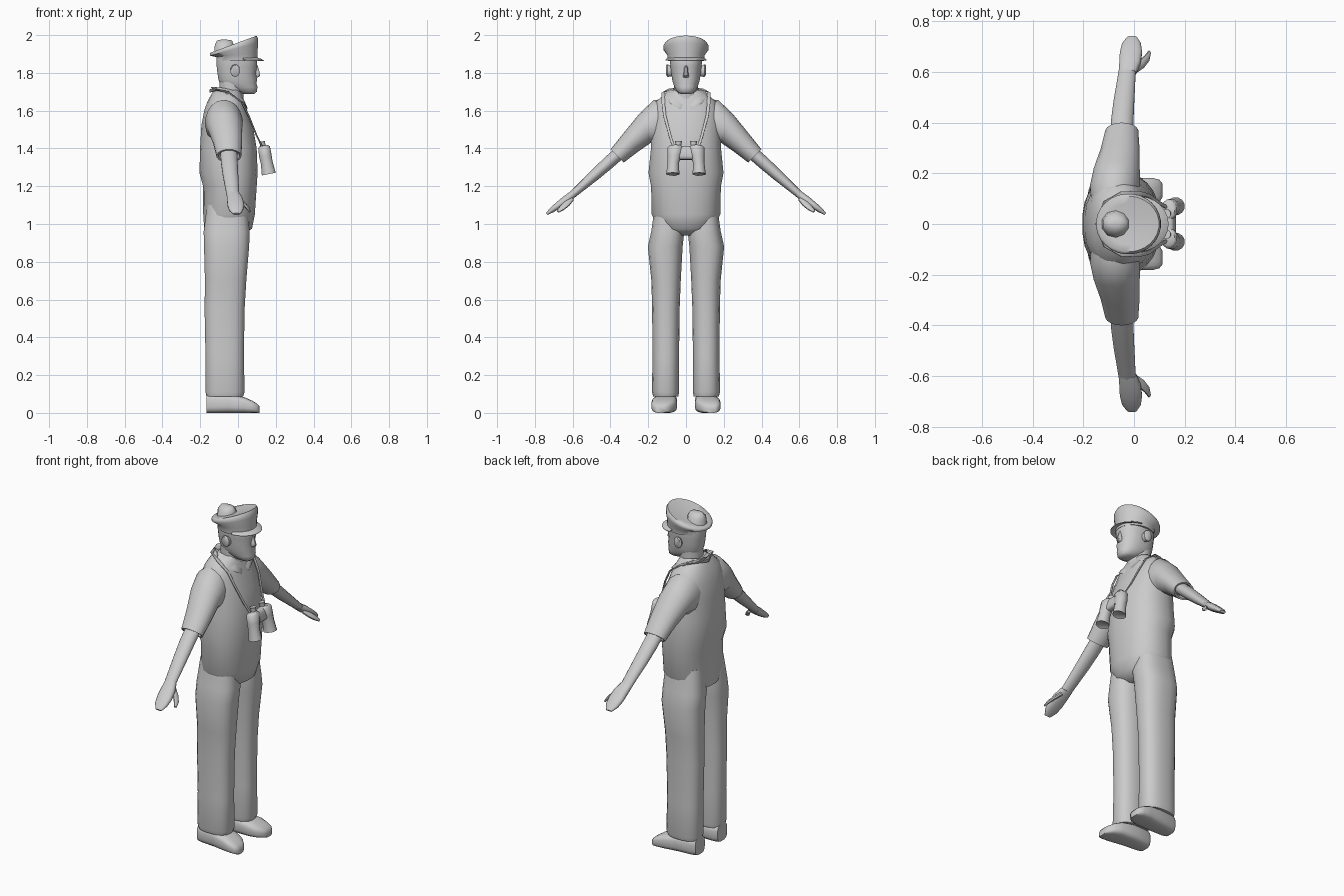
import bpy, bmesh, math
from mathutils import Vector as V

GREY = bpy.data.materials.new("plain_grey")
GREY.diffuse_color = (0.6, 0.6, 0.6, 1)


def spow(v, p):
    return math.copysign(abs(v) ** (2 / p), v)


def loft(name, rings, n=16, p=2.0, side=1, angle=50):
    """Skin rings of (centre, half axis a, half axis b); side=-1 mirrors in y."""
    bm = bmesh.new()
    loops = []
    for c, a, b in rings:
        loop = []
        for i in range(n):
            t = 2 * math.pi * (i + 0.5) / n
            q = V(c) + V(a) * spow(math.cos(t), p) + V(b) * spow(math.sin(t), p)
            loop.append(bm.verts.new((q.x, q.y * side, q.z)))
        loops.append(loop)
    for l0, l1 in zip(loops, loops[1:]):
        for i in range(n):
            j = (i + 1) % n
            bm.faces.new((l0[i], l0[j], l1[j], l1[i]))
    bm.faces.new(loops[0])
    bm.faces.new(loops[-1])
    bmesh.ops.recalc_face_normals(bm, faces=bm.faces)
    me = bpy.data.meshes.new(name)
    bm.to_mesh(me)
    bm.free()
    me.materials.append(GREY)
    for f in me.polygons:
        f.use_smooth = True
    me.set_sharp_from_angle(angle=math.radians(angle))
    ob = bpy.data.objects.new(name, me)
    bpy.context.collection.objects.link(ob)
    return ob


def slices(rows):
    """Horizontal rings from (z, x back, x front, y inner, y outer)."""
    return [(((xb + xf) / 2, (y0 + y1) / 2, z), ((xf - xb) / 2, 0, 0), (0, (y1 - y0) / 2, 0))
            for z, xb, xf, y0, y1 in rows]


def centred(rows):
    return slices([(z, xb, xf, -w, w) for z, xb, xf, w in rows])


# shirt and hips
loft("torso", centred([
    (0.94, -0.12, 0.02, 0.06), (0.975, -0.18, 0.075, 0.14), (1.05, -0.185, 0.09, 0.183),
    (1.2, -0.186, 0.10, 0.186), (1.27, -0.205, 0.105, 0.20), (1.4, -0.202, 0.10, 0.187),
    (1.52, -0.195, 0.08, 0.185), (1.6, -0.18, 0.05, 0.18), (1.65, -0.162, 0.035, 0.158),
    (1.69, -0.14, 0.02, 0.11), (1.71, -0.125, 0.01, 0.08)]), n=24, p=2.3)

# neck and head
loft("neck", centred([(1.6, -0.1, 0.03, 0.066), (1.68, -0.1, 0.03, 0.065),
                      (1.76, -0.1, 0.03, 0.066)]))
loft("head", centred([
    (1.688, 0.03, 0.085, 0.028), (1.70, -0.01, 0.10, 0.048), (1.725, -0.075, 0.104, 0.062),
    (1.745, -0.098, 0.099, 0.069), (1.765, -0.105, 0.102, 0.074), (1.80, -0.11, 0.095, 0.079),
    (1.835, -0.114, 0.103, 0.083), (1.87, -0.115, 0.10, 0.088), (1.90, -0.11, 0.09, 0.085)]),
    n=20, p=2.3)
loft("nose", centred([(1.775, 0.08, 0.105, 0.014), (1.785, 0.08, 0.119, 0.017),
                      (1.80, 0.08, 0.117, 0.013), (1.84, 0.08, 0.105, 0.009)]), n=8)

# peaked cap, its crown tilted up at the front
loft("cap", [((cx, 0, z), (ax, 0, az), (0, w, 0)) for cx, z, ax, az, w in [
    (-0.005, 1.862, 0.108, 0, 0.097), (-0.006, 1.896, 0.11, 0.012, 0.10),
    (-0.021, 1.925, 0.128, 0.034, 0.12), (-0.022, 1.942, 0.128, 0.042, 0.12),
    (-0.023, 1.952, 0.122, 0.045, 0.11), (-0.023, 1.948, 0.09, 0.033, 0.08),
    (-0.023, 1.942, 0.02, 0.008, 0.02)]], n=28)
loft("crown_lump", centred([(1.9, -0.13, -0.01, 0.06), (1.95, -0.125, -0.02, 0.048),
                            (1.972, -0.112, -0.03, 0.025), (1.976, -0.09, -0.06, 0.008)]), n=10)
visor = []
for i in range(13):
    t = math.radians(-72 + 12 * i)
    r = V((math.cos(t), math.sin(t) * 0.92, 0))
    reach = 0.008 + 0.014 * math.cos(t)
    visor.append((V((-0.006, 0, 1.873)) + r * (0.10 + reach),
                  r * reach - V((0, 0, reach * 0.4)), (0, 0, 0.004)))
loft("visor", visor, n=8)

PERP = V((0, 0.669, 0.743))  # across the sloping arm

for s, tag in ((1, "left"), (-1, "right")):
    # ear
    loft(tag + "_ear", [((-0.01, 0.075, 1.808), (0.02, 0, 0), (0, 0, 0.026)),
                        ((-0.015, 0.098, 1.812), (0.026, 0, 0), (0, 0, 0.034)),
                        ((-0.017, 0.105, 1.815), (0.018, 0, 0), (0, 0, 0.026))], n=10, side=s)

    # trouser leg
    loft(tag + "_trouser_leg", slices([
        (1.1, -0.165, 0.05, 0.02, 0.165), (0.96, -0.183, 0.063, 0.008, 0.185),
        (0.88, -0.181, 0.06, 0.017, 0.203), (0.7, -0.176, 0.045, 0.027, 0.184),
        (0.55, -0.178, 0.036, 0.033, 0.18), (0.3, -0.173, 0.032, 0.036, 0.178),
        (0.11, -0.173, 0.036, 0.036, 0.181), (0.088, -0.168, 0.028, 0.04, 0.175),
        (0.088, -0.15, 0.0, 0.055, 0.16)]), n=20, p=2.5, side=s)

    # shoe, toe turned slightly outward
    loft(tag + "_shoe", [((x, y, h / 2), (0, w, 0), (0, 0, h / 2)) for x, y, w, h in [
        (-0.166, 0.105, 0.045, 0.10), (-0.14, 0.105, 0.056, 0.10), (-0.05, 0.108, 0.062, 0.10),
        (0.03, 0.115, 0.068, 0.085), (0.075, 0.122, 0.06, 0.065), (0.1, 0.13, 0.045, 0.05),
        (0.113, 0.133, 0.026, 0.035)]], n=16, p=3.5, side=s)

    # short sleeve with a hollow cuff
    loft(tag + "_sleeve", [((x, y, z), (ax, 0, 0), (0, by, bz)) for x, y, z, ax, by, bz in [
        (-0.08, 0.09, 1.54, 0.09, 0.01, 0.12), (-0.075, 0.15, 1.535, 0.10, 0.02, 0.122),
        (-0.068, 0.215, 1.508, 0.092, 0.032, 0.076), (-0.055, 0.29, 1.435, 0.078, 0.035, 0.053),
        (-0.048, 0.365, 1.36, 0.066, 0.035, 0.035), (-0.047, 0.364, 1.361, 0.056, 0.029, 0.029),
        (-0.047, 0.345, 1.38, 0.05, 0.025, 0.025)]], n=18, side=s)

    # bare forearm
    loft(tag + "_forearm", [((x, y, z), (ax, 0, 0), PERP * h) for x, y, z, ax, h in [
        (-0.05, 0.33, 1.395, 0.046, 0.034), (-0.046, 0.41, 1.325, 0.045, 0.034),
        (-0.04, 0.48, 1.262, 0.042, 0.03), (-0.026, 0.61, 1.148, 0.034, 0.019)]], n=14, side=s)

    # hand and thumb
    loft(tag + "_hand", [((x, y, z), (ax, 0, 0), PERP * h) for x, y, z, ax, h in [
        (-0.026, 0.595, 1.16, 0.035, 0.02), (-0.016, 0.635, 1.13, 0.043, 0.022),
        (-0.012, 0.675, 1.10, 0.045, 0.019), (-0.01, 0.71, 1.074, 0.038, 0.015),
        (-0.008, 0.737, 1.053, 0.019, 0.007)]], n=12, p=2.5, side=s)
    loft(tag + "_thumb", [((x, y, z), (h * 0.7, -h * 0.7, 0), PERP * h) for x, y, z, h in [
        (0.0, 0.61, 1.135, 0.016), (0.03, 0.63, 1.108, 0.015),
        (0.052, 0.655, 1.085, 0.013), (0.062, 0.678, 1.066, 0.007)]], n=8, side=s)

    # collar flap running from the nape to the open neck
    loft(tag + "_collar", [(c, a, (0, 0, 0.006)) for c, a in [
        ((-0.122, 0, 1.712), (0.022, 0, -0.012)), ((-0.11, 0.05, 1.713), (0.02, 0.012, -0.012)),
        ((-0.07, 0.088, 1.705), (0.006, 0.024, -0.014)), ((-0.02, 0.09, 1.69), (0.006, 0.026, -0.018)),
        ((0.025, 0.062, 1.66), (0.014, 0.024, -0.02)), ((0.045, 0.025, 1.62), (0.006, 0.01, -0.01))]],
        n=8, side=s)

    # neck strap
    loft(tag + "_strap", [(c, a, (0.004, 0, 0.002)) for c, a in [
        ((-0.148, 0, 1.705), (0, 0, 0.01)), ((-0.115, 0.085, 1.712), (-0.004, 0.006, 0.006)),
        ((-0.05, 0.12, 1.698), (0, 0.01, -0.004)), ((0.02, 0.121, 1.645), (0, 0.01, 0)),
        ((0.058, 0.112, 1.57), (0, 0.009, 0)), ((0.098, 0.085, 1.47), (0, 0.008, 0)),
        ((0.13, 0.065, 1.405), (0, 0.008, 0))]], n=6, side=s)

    # binocular barrel and eyepiece
    loft(tag + "_barrel", [((x, y, z), (ax, 0, ax * 0.2), (0, w, 0)) for x, y, z, ax, w in [
        (0.136, 0.055, 1.415, 0.024, 0.03), (0.138, 0.056, 1.405, 0.032, 0.042),
        (0.145, 0.062, 1.36, 0.034, 0.037), (0.152, 0.067, 1.325, 0.032, 0.031),
        (0.163, 0.07, 1.264, 0.038, 0.036), (0.162, 0.07, 1.268, 0.03, 0.028)]], n=12, side=s)
    loft(tag + "_eyepiece", [((0.134, 0.042, 1.40), (0.015, 0, 0.003), (0, 0.015, 0)),
                             ((0.129, 0.04, 1.428), (0.015, 0, 0.003), (0, 0.016, 0)),
                             ((0.127, 0.04, 1.437), (0.018, 0, 0.003), (0, 0.02, 0))], n=10, side=s)

# bridge joining the barrels
loft("binocular_bridge", [((0.141, y, 1.376), (0.022, 0, 0.004), (-0.007, 0, 0.036))
                          for y in (-0.05, 0, 0.05)], n=12, p=3.5)
